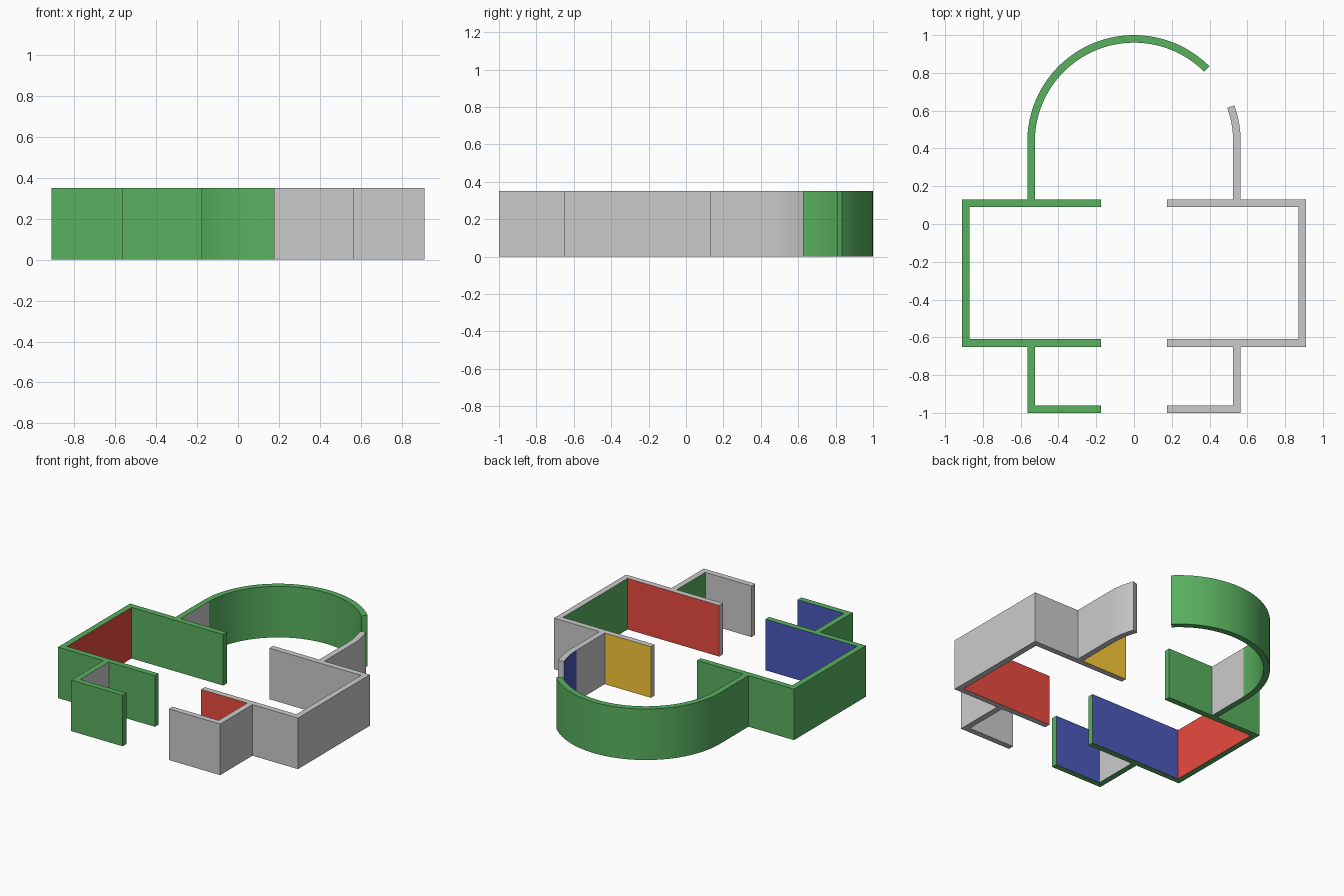
import bpy, bmesh
from math import radians, sin, cos

if "Cube" in bpy.data.objects:
    bpy.data.objects.remove(bpy.data.objects["Cube"])

H = 0.35                # wall height
R, RI = 0.565, 0.525    # outer / inner radius of the rounded end
CY = 0.435              # centre of the rounded end
G = 0.175               # half width of the doorways

COLOURS = {
    "green": (0.10, 0.44, 0.115, 1),
    "grey": (0.8, 0.8, 0.8, 1),
    "red": (0.82, 0.07, 0.05, 1),
    "blue": (0.07, 0.10, 0.50, 1),
    "yellow": (0.95, 0.58, 0.04, 1),
}
NAMES = list(COLOURS)
MATS = []
for name, col in COLOURS.items():
    m = bpy.data.materials.new(name + "_paint")
    m.diffuse_color = col
    m.use_nodes = True
    m.node_tree.nodes["Principled BSDF"].inputs["Base Color"].default_value = m.diffuse_color
    MATS.append(m)


def arc(radius, a0, a1, n):
    steps = [radians(a0 + (a1 - a0) * i / n) for i in range(n + 1)]
    return [(radius * cos(a), CY + radius * sin(a)) for a in steps]


def wall_half(name, side, sweep, base, inner):
    """One half of the floor plan: closed outline, raised, each wall face painted."""
    n = max(8, int(sweep / 2))
    apse, apse_side, apse_back, hall_back, hall_side, hall_front, \
        porch_back, porch_side, porch_front = inner
    # points, each with the paint of the wall face that starts there
    outline = [((x, y), base) for x, y in
               [(G, -1), (R, -1), (R, -0.65), (0.91, -0.65), (0.91, 0.13), (R, 0.13)]]
    outline += [(p, base) for p in arc(R, 0, sweep, n)]
    outline += [(p, apse) for p in arc(RI, sweep, 0, n)[:-1]]
    outline += [
        ((RI, CY), apse_side), ((RI, 0.13), apse_back), ((G, 0.13), base),
        ((G, 0.09), hall_back), ((0.87, 0.09), hall_side),
        ((0.87, -0.61), hall_front), ((G, -0.61), base),
        ((G, -0.65), porch_back), ((RI, -0.65), porch_side),
        ((RI, -0.96), porch_front), ((G, -0.96), base),
    ]
    bm = bmesh.new()
    low = [bm.verts.new((side * x, y, 0)) for (x, y), _ in outline]
    top = [bm.verts.new((side * x, y, H)) for (x, y), _ in outline]
    for ring in (low, top):
        bm.faces.new(ring).material_index = NAMES.index(base)
    for i, (_, paint) in enumerate(outline):
        j = (i + 1) % len(outline)
        f = bm.faces.new((low[i], low[j], top[j], top[i]))
        f.material_index = NAMES.index(paint)
    bmesh.ops.recalc_face_normals(bm, faces=bm.faces)
    mesh = bpy.data.meshes.new(name)
    bm.to_mesh(mesh)
    bm.free()
    for m in MATS:
        mesh.materials.append(m)
    ob = bpy.data.objects.new(name, mesh)
    bpy.context.collection.objects.link(ob)
    bpy.ops.object.select_all(action='DESELECT')
    bpy.context.view_layer.objects.active = ob
    ob.select_set(True)
    bpy.ops.object.shade_smooth_by_angle(angle=radians(30))


# left walls carry the long curve, right walls the short one
wall_half("left_walls", -1, 135, "green",
          ("green", "grey", "green", "green", "red", "blue", "green", "grey", "blue"))
wall_half("right_walls", 1, 20, "grey",
          ("blue", "grey", "yellow", "grey", "green", "red", "red", "green", "grey"))
